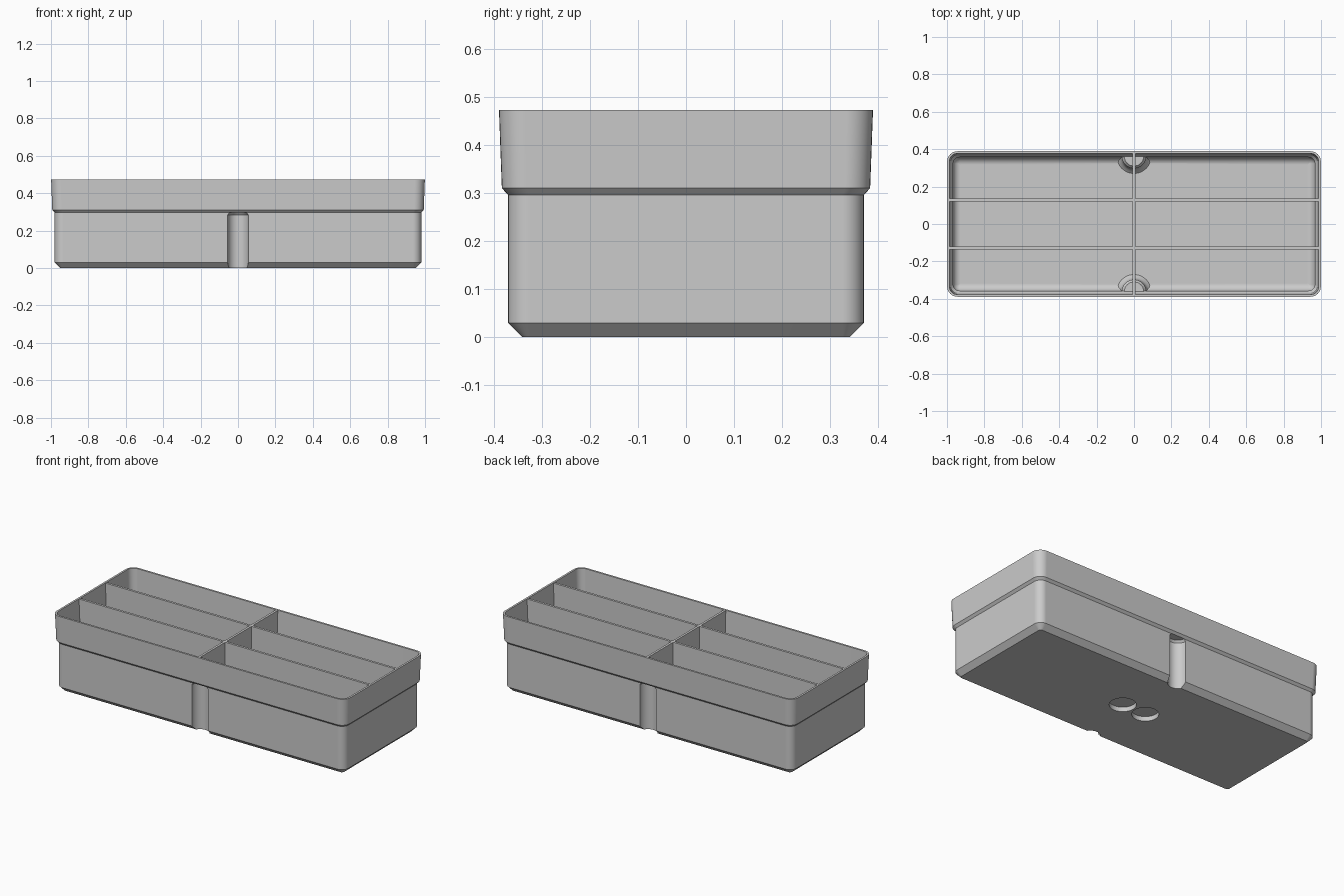
import bpy, bmesh
from math import pi, sin, cos

if "Cube" in bpy.data.objects:
    bpy.data.objects.remove(bpy.data.objects["Cube"], do_unlink=True)

grey = bpy.data.materials.new("light grey plastic")
grey.use_nodes = True
COLOR = (0.6, 0.6, 0.6, 1)
grey.diffuse_color = COLOR
grey.node_tree.nodes["Principled BSDF"].inputs["Base Color"].default_value = COLOR

TOP = 0.473
FLOOR = 0.045
WALL_Y = 0.37      # half depth of the lower body
EXTRA_X = 0.61     # how much longer than deep, per half


def loft(name, rings):
    """Closed solid through a list of equal-length point rings."""
    bm = bmesh.new()
    loops = [[bm.verts.new(p) for p in ring] for ring in rings]
    n = len(loops[0])
    for a, b in zip(loops, loops[1:]):
        for i in range(n):
            j = (i + 1) % n
            bm.faces.new((a[i], a[j], b[j], b[i]))
    bm.faces.new(loops[0][::-1])
    bm.faces.new(loops[-1])
    bmesh.ops.recalc_face_normals(bm, faces=bm.faces)
    mesh = bpy.data.meshes.new(name)
    bm.to_mesh(mesh)
    bm.free()
    mesh.materials.append(grey)
    obj = bpy.data.objects.new(name, mesh)
    bpy.context.collection.objects.link(obj)
    return obj


def rounded_rect(half_y, z, radius, steps=8):
    cx, cy = half_y + EXTRA_X - radius, half_y - radius
    points = []
    for k, (sx, sy) in enumerate(((1, 1), (-1, 1), (-1, -1), (1, -1))):
        for i in range(steps + 1):
            a = (k + i / steps) * pi / 2
            points.append((sx * cx + radius * cos(a), sy * cy + radius * sin(a), z))
    return points


def circle(x, y, r, z, n=48):
    return [(x + r * cos(2 * pi * i / n), y + r * sin(2 * pi * i / n), z) for i in range(n)]


def half_circle(r, z, side, n=24):
    """Half disc just inside the wall, bulging into the tray."""
    flat = 0.362
    return [(r * cos(pi * i / n), side * (flat - r * sin(pi * i / n)), z) for i in range(n + 1)]


def combine(target, tool, operation):
    mod = target.modifiers.new("combine", "BOOLEAN")
    mod.operation, mod.object, mod.solver = operation, tool, "EXACT"
    bpy.context.view_layer.objects.active = target
    bpy.ops.object.modifier_apply(modifier=mod.name)
    bpy.data.objects.remove(tool, do_unlink=True)


def smooth(obj):
    bpy.ops.object.select_all(action="DESELECT")
    obj.select_set(True)
    bpy.context.view_layer.objects.active = obj
    bpy.ops.object.shade_smooth_by_angle(angle=pi / 6)
    obj.modifiers.new("clean shading", "WEIGHTED_NORMAL").keep_sharp = True


# Tray shell: up the outside, over the rim, down the inside to the floor
rings = [
    rounded_rect(0.34, 0, 0.015),
    rounded_rect(WALL_Y, 0.03, 0.045),
    rounded_rect(WALL_Y, 0.296, 0.045),
    rounded_rect(0.383, 0.31, 0.052),
    rounded_rect(0.389, TOP, 0.055),
    rounded_rect(0.377, TOP, 0.043),
    rounded_rect(0.371, 0.33, 0.04),
    rounded_rect(0.357, 0.31, 0.034),
]
FILLET = 0.04
for i in range(7):
    a = i / 6 * pi / 2
    inset = FILLET * (1 - cos(a))
    rings.append(rounded_rect(0.357 - inset, FLOOR + FILLET * (1 - sin(a)),
                              max(0.034 - inset, 0.004)))
tray = loft("tray_shell", rings)

# Vertical finger grooves, with matching bulges inside the tray
for side in (-1, 1):
    bulge = loft("bulge", [half_circle(r, z, side) for r, z in (
        (0.095, 0.04), (0.09, 0.048), (0.075, 0.06), (0.065, 0.085),
        (0.065, 0.3), (0.052, 0.315))])
    combine(tray, bulge, "UNION")
for side in (-1, 1):
    groove = loft("groove", [circle(0, side * WALL_Y, r, z) for r, z in (
        (0.055, -0.05), (0.055, 0.284), (0.045, 0.297))])
    combine(tray, groove, "DIFFERENCE")

# Two shallow round recesses under the base
for x in (-0.08, 0.08):
    recess = loft("recess", [circle(x, 0, 0.074, z) for z in (-0.05, 0.028)])
    combine(tray, recess, "DIFFERENCE")
smooth(tray)


def divider(name, profile, along_x, offset=0, thick=0.014):
    """Thin upright wall; profile is the right half outline from bottom to top."""
    outline = profile + [(-u, z) for u, z in reversed(profile)]
    sides = [offset - thick / 2, offset + thick / 2]
    return loft(name, [[(u, s, z) if along_x else (s, u, z) for u, z in outline] for s in sides])


# Dividers: two along the length, one across the middle
LIP = [(0.362, 0.312), (0.377, 0.335), (0.381, TOP - 0.001)]
long_profile = [(0.362 + EXTRA_X, 0.04)] + [(u + EXTRA_X, z) for u, z in LIP]
for label, y in (("front", -0.128), ("back", 0.128)):
    divider(label + "_long_divider", long_profile, True, y)
divider("cross_divider", [(0.305, 0.04), (0.305, 0.306), (0.362, 0.306)] + LIP[1:], False)
